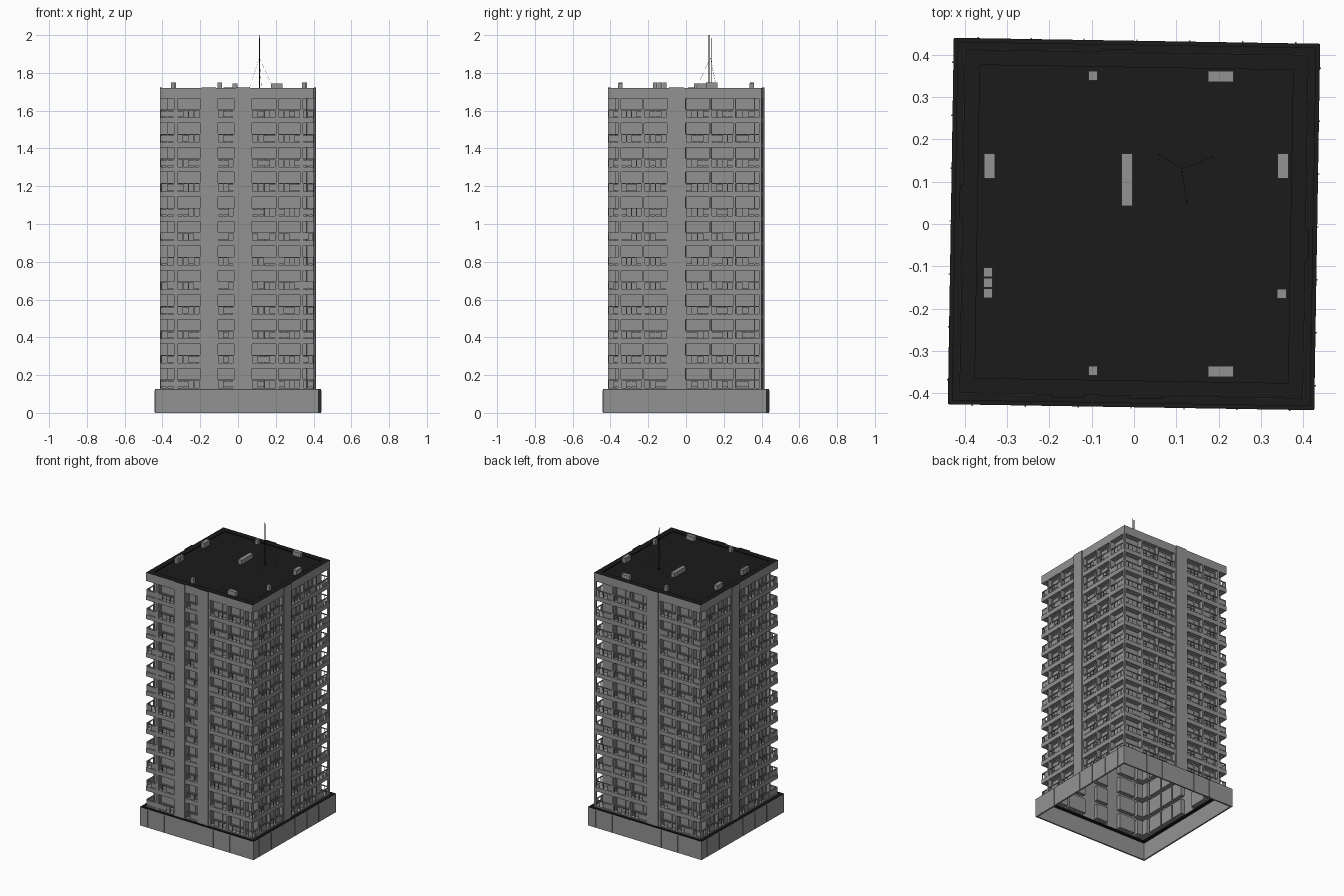
import bpy, bmesh, math, random
from mathutils import Matrix, Vector

if "Cube" in bpy.data.objects:
    bpy.data.objects.remove(bpy.data.objects["Cube"])

random.seed(4)
R, D, DC = 0.407, 0.027, 0.037   # tower half width, bay depth, corner balcony depth
BASE, TOP = 0.125, 1.72
FLOORS, PITCH = 12, 0.13
OPEN_Z, OPEN_H = 0.133, 0.101    # first opening sill, opening height
TWIST = Matrix.Rotation(math.radians(-0.93), 4, 'Z')

# One entry per side, going round: corner starts/ends, bays and solid piers
SIDES = [
    dict(start=-.33, end=.35, bays=[(-.315, -.195), (-.10, -.015), (.08, .207), (.22, .337)],
         piers=[(-.187, -.110), (-.005, .070)]),
    dict(start=-.35, end=.27, bays=[(-.337, -.227), (-.215, -.095), (.005, .13), (.14, .257)],
         piers=[(-.084, -.005)]),
    dict(start=-.27, end=.35, bays=[(-.257, -.14), (-.13, -.005), (.095, .215), (.227, .337)],
         piers=[(.005, .084)]),
    dict(start=-.35, end=.33, bays=[(-.337, -.227), (-.215, -.095), (.005, .09), (.10, .20), (.21, .317)],
         piers=[(-.084, -.005)]),
]


def material(name, v):
    m = bpy.data.materials.new(name)
    m.diffuse_color = (v, v, v, 1)
    m.use_nodes = True
    m.node_tree.nodes["Principled BSDF"].inputs["Base Color"].default_value = m.diffuse_color
    return m


dark = material("dark_roofing", 0.011)
grey = material("grey_concrete", 0.29)


def finish(name, bm, mat=grey, twist=True):
    if twist:
        bm.transform(TWIST)
    me = bpy.data.meshes.new(name)
    bm.to_mesh(me)
    bm.free()
    ob = bpy.data.objects.new(name, me)
    bpy.context.collection.objects.link(ob)
    me.materials.append(mat)
    return ob


def plan(k, u, d):
    """Plan point on side k: u along the side, d out from the centre."""
    x, y = u, -d
    for _ in range(k % 4):
        x, y = -y, x
    return x, y


def box(bm, x0, x1, y0, y1, z0, z1):
    m = Matrix.Translation(((x0 + x1) / 2, (y0 + y1) / 2, (z0 + z1) / 2)) @ Matrix.Diagonal(
        (abs(x1 - x0), abs(y1 - y0), abs(z1 - z0), 1))
    bmesh.ops.create_cube(bm, size=1, matrix=m)


def side_box(bm, k, u0, u1, d0, d1, z0, z1):
    (xa, ya), (xb, yb) = plan(k, u0, d0), plan(k, u1, d1)
    box(bm, xa, xb, ya, yb, z0, z1)


def strip(bm, path, z0, z1):
    for (xa, ya), (xb, yb) in zip(path, path[1:]):
        bm.faces.new([bm.verts.new(p) for p in
                      ((xa, ya, z0), (xb, yb, z0), (xb, yb, z1), (xa, ya, z1))])


def flat(bm, path, z, up=True):
    f = bm.faces.new([bm.verts.new((x, y, z)) for x, y in path])
    f.normal_update()
    if (f.normal.z > 0) != up:
        f.normal_flip()


def ring(bm, outer, inner, z0, z1):
    """Square ring of four boxes."""
    for k in range(4):
        side_box(bm, k, -outer, inner, inner, outer, z0, z1)


# Facade shell: flat bands per floor, recessed bays and corner balconies
bm = bmesh.new()
square = [plan(k, -R, R) for k in range(4)] + [plan(0, -R, R)]
levels = [OPEN_Z + i * PITCH for i in range(FLOORS)]
lows = [BASE] + [z + OPEN_H for z in levels]
for z0, z1 in zip(lows, levels + [TOP]):
    strip(bm, square, z0, z1)
for z0 in levels:
    z1 = z0 + OPEN_H
    for k, s in enumerate(SIDES):
        nxt = SIDES[(k + 1) % 4]
        recesses = [[plan(k, a, R), plan(k, a, R - D), plan(k, b, R - D), plan(k, b, R)]
                    for a, b in s['bays']]
        corner = [plan(k, s['end'], R), plan(k, s['end'], R - DC), plan(k, R - DC, R - DC),
                  plan(k + 1, nxt['start'], R - DC), plan(k + 1, nxt['start'], R)]
        for path in recesses + [corner]:
            strip(bm, path, z0, z1)
            area = path + ([plan(k, R, R)] if path is corner else [])
            flat(bm, area, z0, True)
            flat(bm, area, z1, False)
        # wall between the bays
        edges = [s['start']] + [u for bay in s['bays'] for u in bay] + [s['end']]
        for a, b in zip(edges[::2], edges[1::2]):
            strip(bm, [plan(k, a, R), plan(k, b, R)], z0, z1)
bmesh.ops.remove_doubles(bm, verts=bm.verts, dist=1e-5)
finish("facade", bm)

# Solid full-height piers, standing slightly proud, with dark caps
bm, caps = bmesh.new(), bmesh.new()
for k, s in enumerate(SIDES):
    for a, b in s['piers']:
        side_box(bm, k, a, b, R - .004, R + .006, BASE, TOP)
        side_box(caps, k, a, b, R - .004, R + .006, TOP, TOP + .002)
finish("piers", bm)
finish("pier_caps", caps, dark)

# Balcony rails with infill panels, and window frames on the recess walls
rails, frames = bmesh.new(), bmesh.new()
for z in levels:
    for k, s in enumerate(SIDES):
        spans = [(-R + .003, s['start'])] + s['bays'] + [(s['end'], R - .003)]
        for a, b in spans:
            w = b - a
            side_box(rails, k, a, b, R - .007, R - .001, z + .038, z + .043)
            n = max(2, round(w / .03))
            for i in range(n + 1):
                u = a + .002 + (w - .004) * i / n
                side_box(rails, k, u - .002, u + .002, R - .006, R - .002, z, z + .039)
            i = random.randrange(n)
            j = min(n, i + random.choice((1, 2, 2)))
            side_box(rails, k, a + w * i / n, a + w * j / n, R - .006, R - .002, z + .004, z + .036)
        for a, b in s['bays']:
            back = R - D
            for u in (a + .004, a + (b - a) * .62, b - .004):
                side_box(frames, k, u - .003, u + .003, back, back + .005, z, z + .094)
            for h in (.036, .092):
                side_box(frames, k, a + .003, b - .003, back, back + .005, z + h - .003, z + h + .003)
finish("balcony_rails", rails)
finish("window_frames", frames)

# Slim post at the one closed corner
bm = bmesh.new()
box(bm, R - .014, R - .001, R - .014, R - .001, BASE, TOP - .002)
finish("corner_post", bm)

# Podium: open ring wall with seams and a dark ledge
bm = bmesh.new()
ring(bm, .433, .423, 0, BASE)
for k in range(4):
    for i in range(-3, 4):
        side_box(bm, k, i * .125 - .0015, i * .125 + .0015, .43, .436, .004, BASE - .006)
finish("podium_wall", bm)
bm = bmesh.new()
ring(bm, .424, .400, BASE - .008, BASE - .002)
ring(bm, .433, .4225, BASE, BASE + .002)
finish("podium_ledge", bm, dark)

# Roof deck and low raised border
bm = bmesh.new()
box(bm, -.375, .375, -.375, .375, TOP - .012, TOP - .006)
ring(bm, R - .001, .37, TOP - .012, TOP + .001)
finish("roof", bm, dark)

# Roof vents and plant boxes, square to the axes: x, y, width, depth, top
bm = bmesh.new()
for x, y, w, d, h in [
        (-.097, .35, .022, .022, 1.748), (-.097, -.347, .022, .022, 1.748),
        (.205, .348, .06, .026, 1.743), (.205, -.348, .06, .026, 1.743),
        (-.342, .137, .026, .06, 1.748), (.352, .137, .026, .06, 1.748),
        (-.016, .105, .026, .124, 1.743), (.349, -.165, .022, .022, 1.748),
        (-.345, -.114, .022, .022, 1.748), (-.345, -.139, .022, .022, 1.748),
        (-.345, -.164, .022, .022, 1.748)]:
    box(bm, x - w / 2, x + w / 2, y - d / 2, y + d / 2, TOP - .01, h)
finish("roof_vents", bm, twist=False)


# Masts and guy wires
def rod(bm, a, b, r, n=6):
    a, b = Vector(a), Vector(b)
    m = Matrix.Translation((a + b) / 2) @ (b - a).to_track_quat('Z', 'Y').to_matrix().to_4x4()
    bmesh.ops.create_cone(bm, cap_ends=True, segments=n, radius1=r, radius2=r,
                          depth=(b - a).length, matrix=m)


bm = bmesh.new()
rod(bm, (.112, .122, TOP - .01), (.112, .122, 2.0), .0018)
rod(bm, (.114, .136, TOP - .01), (.114, .136, 1.985), .0018)
for foot in ((.058, .165), (.19, .16), (.125, .05)):
    rod(bm, (.113, .13, 1.88), (*foot, TOP - .008), .0004, 4)
finish("antenna", bm, dark, twist=False)
